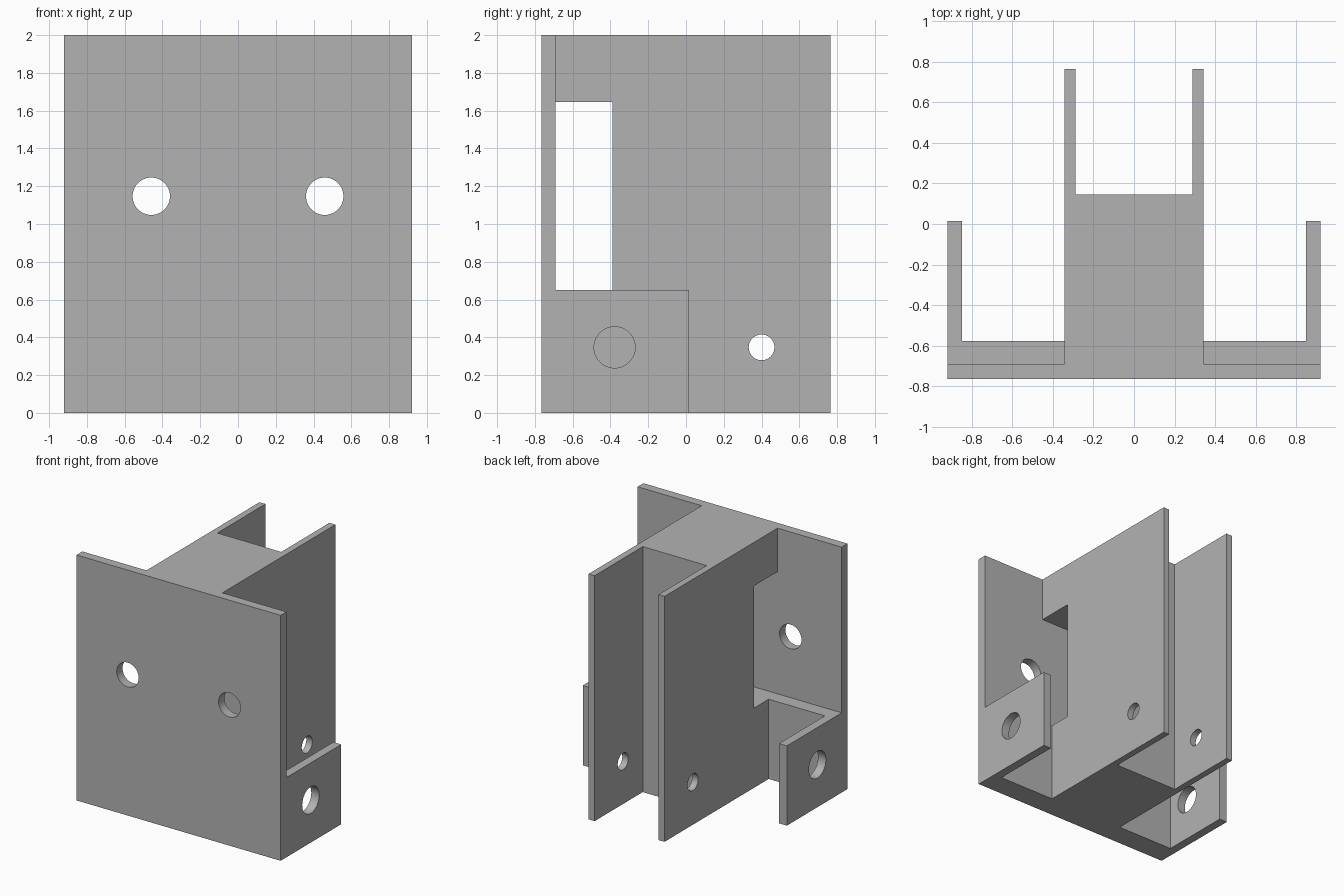
import bpy
import bmesh
from math import pi
from mathutils import Matrix

cube = bpy.data.objects.get("Cube")
if cube:
    bpy.data.objects.remove(cube, do_unlink=True)

grey = bpy.data.materials.new("plain grey")
grey.use_nodes = True
grey.diffuse_color = (0.45, 0.45, 0.45, 1)
grey.node_tree.nodes["Principled BSDF"].inputs["Base Color"].default_value = (0.45, 0.45, 0.45, 1)


def finish(bm, name):
    bmesh.ops.recalc_face_normals(bm, faces=bm.faces)
    mesh = bpy.data.meshes.new(name)
    bm.to_mesh(mesh)
    bm.free()
    mesh.materials.append(grey)
    obj = bpy.data.objects.new(name, mesh)
    bpy.context.collection.objects.link(obj)
    return obj


def extrude_profile(name, points, z0, z1):
    """Upright prism from a plan outline."""
    bm = bmesh.new()
    face = bm.faces.new([bm.verts.new((x, y, z0)) for x, y in points])
    top = bmesh.ops.extrude_face_region(bm, geom=[face])
    verts = [v for v in top["geom"] if isinstance(v, bmesh.types.BMVert)]
    bmesh.ops.translate(bm, verts=verts, vec=(0, 0, z1 - z0))
    return finish(bm, name)


def box(name, x0, x1, y0, y1, z0, z1):
    return extrude_profile(name, [(x0, y0), (x1, y0), (x1, y1), (x0, y1)], z0, z1)


def drill(name, centre, radius, length, axis):
    """Round hole cutter along x or y."""
    bm = bmesh.new()
    turn = Matrix.Rotation(pi / 2, 4, "Y" if axis == "x" else "X")
    bmesh.ops.create_cone(bm, cap_ends=True, segments=48, radius1=radius, radius2=radius,
                          depth=length, matrix=Matrix.Translation(centre) @ turn)
    return finish(bm, name)


def combine(target, tool, operation):
    tool.hide_render = True
    mod = target.modifiers.new(operation.lower(), "BOOLEAN")
    mod.operation = operation
    mod.solver = "EXACT"
    mod.object = tool
    bpy.context.view_layer.objects.active = target
    bpy.ops.object.modifier_apply(modifier=mod.name)
    bpy.data.objects.remove(tool, do_unlink=True)


# Plan positions shared by the parts
HEIGHT, LOW = 2.0, 0.65
FRONT, BACK, PLATE_BACK = -0.765, 0.765, -0.69
HALF_WIDTH, CORE = 0.92, 0.342

# Front plate, solid core and the two rear fins in one outline
half = [(HALF_WIDTH, FRONT), (HALF_WIDTH, PLATE_BACK), (CORE, PLATE_BACK),
        (CORE, BACK), (0.288, BACK), (0.288, 0.145)]
outline = half + [(-x, y) for x, y in reversed(half)]
body = extrude_profile("mounting_bracket", outline, 0, HEIGHT)

# Window right through the core behind the plate
combine(body, box("window_cutter", -0.6, 0.6, PLATE_BACK, -0.39, LOW, 1.645), "DIFFERENCE")

for side in (-1, 1):
    # Low L-shaped side bracket, overlapping the plate and core
    points = [(0.3, -0.73), (HALF_WIDTH, -0.73), (HALF_WIDTH, 0.015),
              (0.849, 0.015), (0.849, -0.576), (0.3, -0.576)]
    bracket = extrude_profile("side_bracket", [(side * x, y) for x, y in points], 0, LOW)
    combine(body, bracket, "UNION")

    # Bolt holes in the plate, side bracket and rear fin
    combine(body, drill("plate_hole", (side * 0.459, -0.73, 1.147), 0.099, 0.2, "y"), "DIFFERENCE")
    combine(body, drill("bracket_hole", (side * 0.88, -0.378, 0.347), 0.109, 0.2, "x"), "DIFFERENCE")
    combine(body, drill("fin_hole", (side * 0.315, 0.4, 0.347), 0.068, 0.2, "x"), "DIFFERENCE")

# Smooth hole walls, crisp edges elsewhere
body.select_set(True)
bpy.context.view_layer.objects.active = body
bpy.ops.object.shade_smooth_by_angle()
